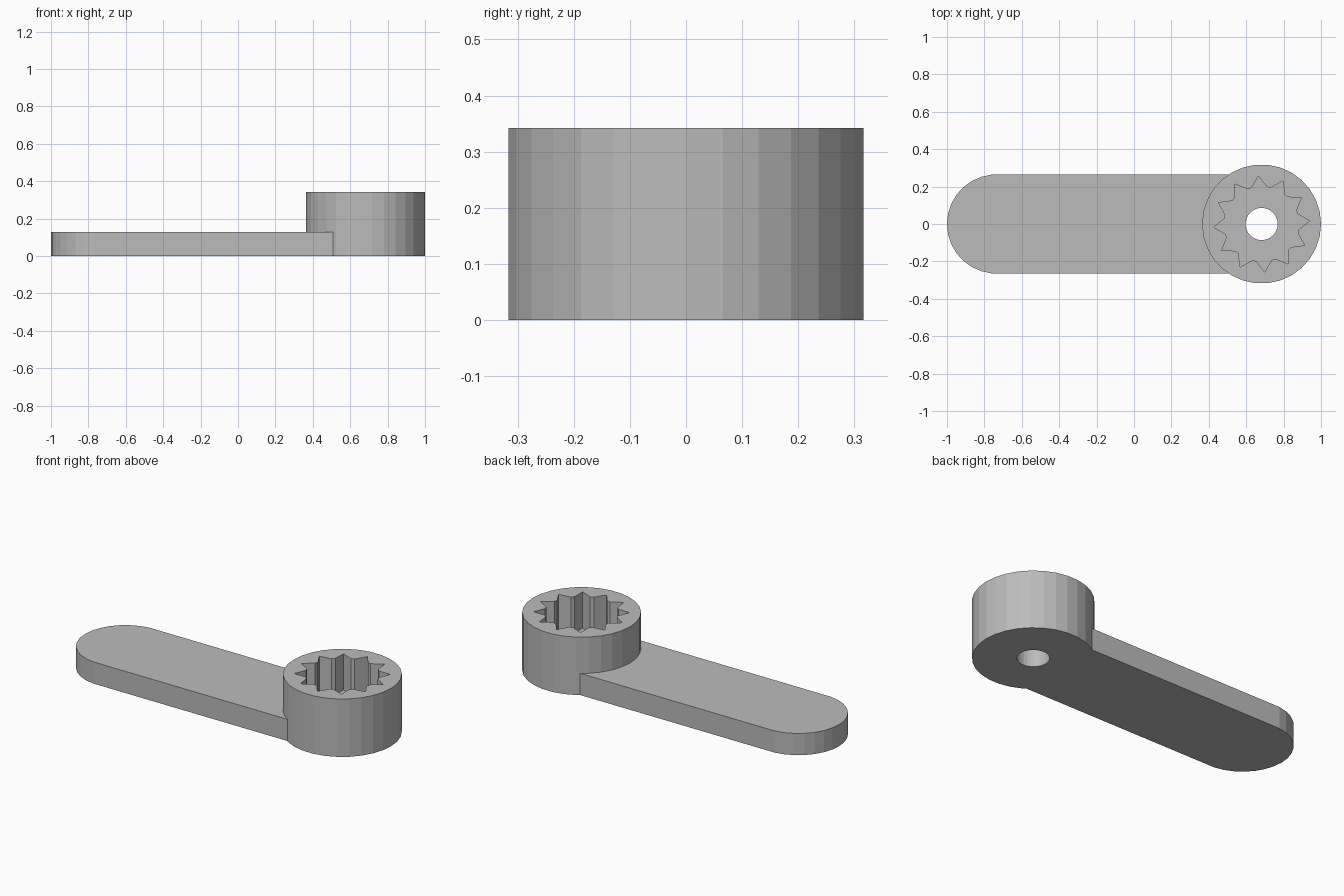
import bpy, bmesh
from math import cos, sin, radians

ARM_X, ARM_R, ARM_TOP = -0.735, 0.265, 0.128
HUB_X, HUB_R, HUB_TOP = 0.682, 0.318, 0.342
HOLE_R, TIP_R, VALLEY_R = 0.086, 0.257, 0.2
SIDES, TEETH, PHASE = 30, 12, 3.7

cube = bpy.data.objects.get("Cube")
if cube:
    bpy.data.objects.remove(cube, do_unlink=True)

grey = bpy.data.materials.new("plain_grey")
grey.use_nodes = True
colour = (0.5, 0.5, 0.5, 1)
grey.diffuse_color = colour
grey.node_tree.nodes["Principled BSDF"].inputs["Base Color"].default_value = colour


def polar(cx, r, deg):
    return cx + r * cos(radians(deg)), r * sin(radians(deg))


def circle(cx, r):
    return [polar(cx, r, 360 * i / SIDES) for i in range(SIDES)]


def prism(name, outline, z0, z1):
    """Extrude a closed outline from z0 up to z1."""
    bm = bmesh.new()
    face = bm.faces.new([bm.verts.new((x, y, z0)) for x, y in outline])
    top = bmesh.ops.extrude_face_region(bm, geom=[face])["geom"]
    verts = [v for v in top if isinstance(v, bmesh.types.BMVert)]
    bmesh.ops.translate(bm, verts=verts, vec=(0, 0, z1 - z0))
    bmesh.ops.recalc_face_normals(bm, faces=bm.faces)
    mesh = bpy.data.meshes.new(name)
    bm.to_mesh(mesh)
    bm.free()
    mesh.materials.append(grey)
    obj = bpy.data.objects.new(name, mesh)
    bpy.context.collection.objects.link(obj)
    return obj


def combine(target, tool, operation):
    """Apply a boolean and discard the tool."""
    mod = target.modifiers.new(operation.title(), "BOOLEAN")
    mod.operation, mod.solver, mod.object = operation, "EXACT", tool
    bpy.context.view_layer.objects.active = target
    bpy.ops.object.modifier_apply(modifier=mod.name)
    bpy.data.objects.remove(tool, do_unlink=True)


# Flat arm with one rounded end, running into the hub
arm_outline = [p for p in circle(ARM_X, ARM_R) if p[0] < ARM_X + 0.1 * ARM_R]
half = max(y for x, y in arm_outline)
arm_outline = [p for p in arm_outline if p[0] < ARM_X]
arm_outline += [(HUB_X, -half), (HUB_X, half)]
lever = prism("lever_arm_with_socket", arm_outline, 0, ARM_TOP)

# Raised round hub
combine(lever, prism("hub", circle(HUB_X, HUB_R), 0, HUB_TOP), "UNION")

# Toothed socket: sharp outer tips and blunt inner crests
pitch = 360 / TEETH
socket_outline = []
for i in range(TEETH):
    a = PHASE + i * pitch
    socket_outline += [polar(HUB_X, TIP_R, a),
                       polar(HUB_X, VALLEY_R, a + pitch * 0.4),
                       polar(HUB_X, VALLEY_R, a + pitch * 0.6)]
combine(lever, prism("socket_cutter", socket_outline, ARM_TOP, 1), "DIFFERENCE")

# Screw hole through the socket floor
combine(lever, prism("hole_cutter", circle(HUB_X, HOLE_R), -1, 1), "DIFFERENCE")
